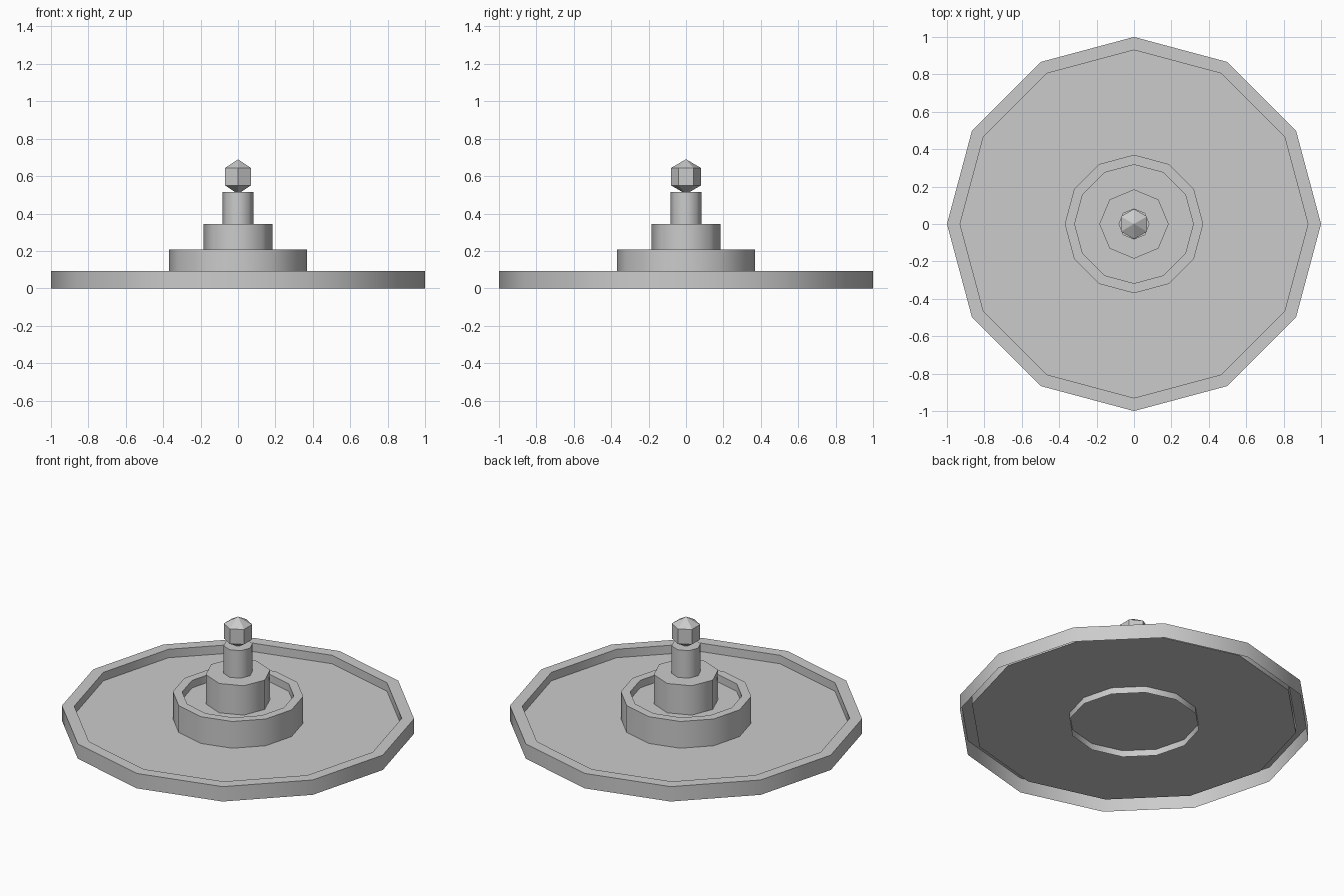
import bpy, bmesh, math

cube = bpy.data.objects.get("Cube")
if cube:
    bpy.data.objects.remove(cube, do_unlink=True)

# Single stone colour
stone = bpy.data.materials.new("grey stone")
stone.use_nodes = True
GREY = (0.6, 0.6, 0.6, 1.0)
stone.diffuse_color = GREY
stone.node_tree.nodes["Principled BSDF"].inputs["Base Color"].default_value = GREY


def finish(bm, name, smooth_angle=None):
    mesh = bpy.data.meshes.new(name)
    bm.to_mesh(mesh)
    bm.free()
    mesh.materials.append(stone)
    obj = bpy.data.objects.new(name, mesh)
    bpy.context.collection.objects.link(obj)
    if smooth_angle:
        bpy.ops.object.select_all(action='DESELECT')
        obj.select_set(True)
        bpy.context.view_layer.objects.active = obj
        bpy.ops.object.shade_smooth_by_angle(angle=math.radians(smooth_angle))
    return obj


def turned(name, sides, profile):
    """Revolve (radius, z) points from the bottom up and close the last ring with a cap."""
    bm = bmesh.new()
    rings = []
    for radius, z in profile:
        angles = [math.tau * i / sides for i in range(sides)]
        rings.append([bm.verts.new((radius * math.cos(a), radius * math.sin(a), z))
                      for a in angles])
    for low, high in zip(rings, rings[1:]):
        for i in range(sides):
            j = (i + 1) % sides
            bm.faces.new((low[i], low[j], high[j], high[i]))
    bm.faces.new(rings[-1])
    return finish(bm, name, 50)


def basin(name, radius, inner, top, floor):
    """Open-bottomed basin: outer wall, flat rim, inner wall and floor."""
    return turned(name, 12, [(radius, 0), (radius, top), (inner, top), (inner, floor)])


# Two stacked basins
basin("lower_basin", 1.0, 0.93, 0.093, 0.04)
basin("upper_basin", 0.37, 0.317, 0.207, 0.16)

# Pedestal and column
turned("pedestal", 8, [(0.185, 0.16), (0.185, 0.343)])
turned("column", 8, [(0.083, 0.343), (0.083, 0.515)])

# Faceted finial, with a corner facing front and back
bm = bmesh.new()
bmesh.ops.create_uvsphere(bm, u_segments=6, v_segments=3, radius=0.093)
ys = max(v.co.y for v in bm.verts)
xs = max(v.co.x for v in bm.verts)
if xs > ys:
    for v in bm.verts:
        v.co.x, v.co.y = -v.co.y, v.co.x
bmesh.ops.translate(bm, verts=bm.verts, vec=(0, 0, 0.597))
finish(bm, "finial")
